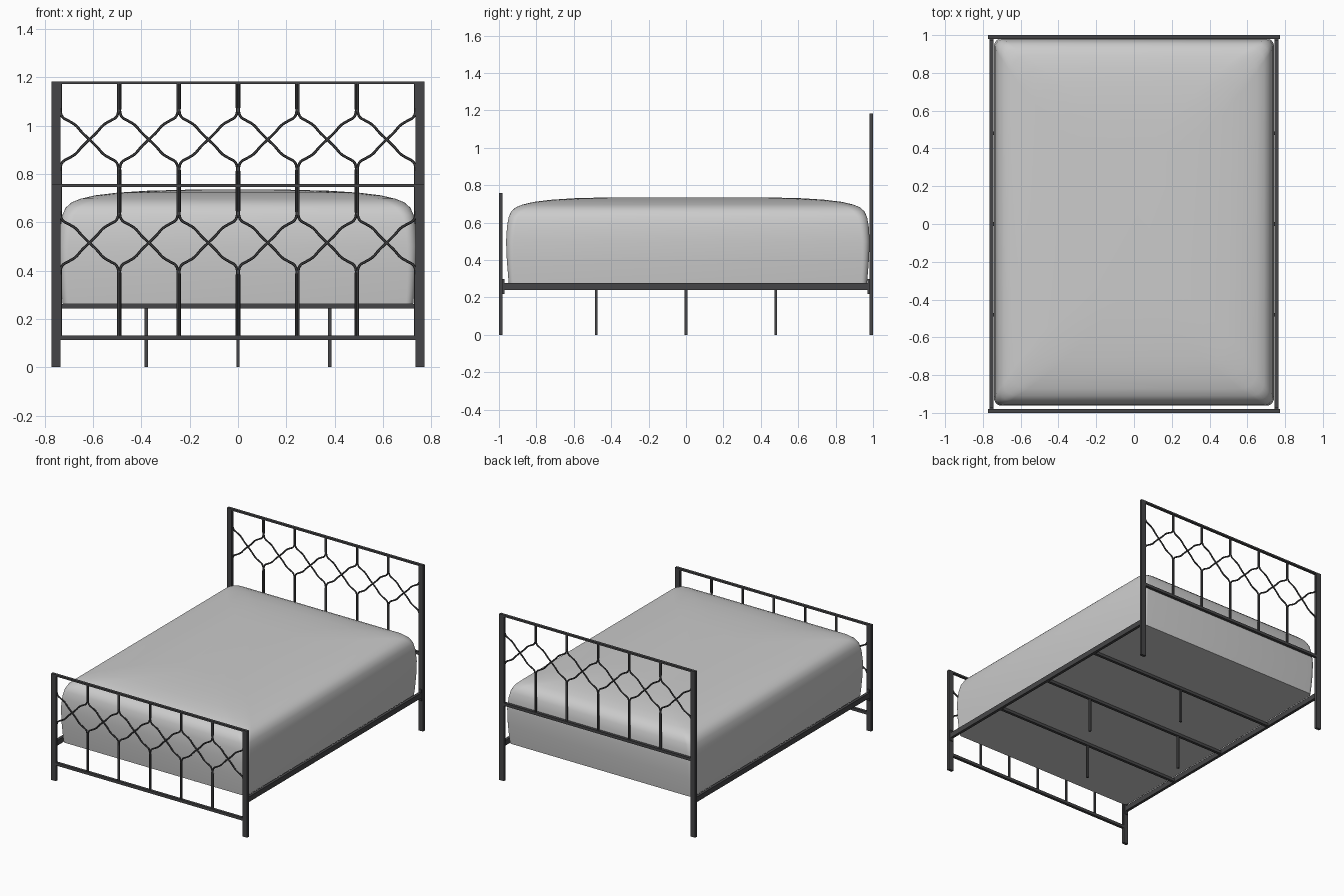
import bpy, bmesh, math

if "Cube" in bpy.data.objects:
    bpy.data.objects.remove(bpy.data.objects["Cube"])

def material(name, rgb):
    m = bpy.data.materials.new(name)
    m.diffuse_color = (*rgb, 1)
    m.use_nodes = True
    m.node_tree.nodes["Principled BSDF"].inputs["Base Color"].default_value = m.diffuse_color
    return m

METAL = material("dark grey metal", (0.06, 0.06, 0.063))
CLOTH = material("light grey fabric", (0.6, 0.6, 0.6))

def box(name, x0, x1, y0, y1, z0, z1):
    bm = bmesh.new()
    bmesh.ops.create_cube(bm, size=1)
    for v in bm.verts:
        v.co = ((x0 + x1) / 2 + v.co.x * (x1 - x0),
                (y0 + y1) / 2 + v.co.y * (y1 - y0),
                (z0 + z1) / 2 + v.co.z * (z1 - z0))
    me = bpy.data.meshes.new(name)
    bm.to_mesh(me)
    bm.free()
    me.materials.append(METAL)
    ob = bpy.data.objects.new(name, me)
    bpy.context.collection.objects.link(ob)
    return ob

# one half of a lattice wire: distance from the upright, height above the crossing
HALF = [(0.004, 0.135), (0.004, 0.112), (0.013, 0.092), (0.036, 0.078),
        (0.065, 0.060), (0.092, 0.030)]
STEP = 0.246

def lattice(name, y, top, cross, bottom):
    cu = bpy.data.curves.new(name, 'CURVE')
    cu.dimensions = '3D'
    cu.bevel_depth = 0.0055
    cu.bevel_resolution = 1
    cu.resolution_u = 4
    cu.use_fill_caps = True
    for i in range(6):
        mid = -2.5 * STEP + i * STEP
        h = STEP / 2
        for s in (-1, 1):
            pts = [(s * (h - 0.004), top)]
            pts += [(s * (h - d), cross + z) for d, z in HALF]
            pts += [(0, cross)]
            pts += [(-s * (h - d), cross - z) for d, z in reversed(HALF)]
            pts += [(-s * (h - 0.004), bottom)]
            sp = cu.splines.new('BEZIER')
            sp.bezier_points.add(len(pts) - 1)
            for bp, (x, z) in zip(sp.bezier_points, pts):
                bp.co = (mid + x, y, z)
                bp.handle_left_type = bp.handle_right_type = 'AUTO'
    cu.materials.append(METAL)
    ob = bpy.data.objects.new(name, cu)
    bpy.context.collection.objects.link(ob)
    bpy.ops.object.select_all(action='DESELECT')
    ob.select_set(True)
    bpy.context.view_layer.objects.active = ob
    bpy.ops.object.convert(target='MESH')
    bpy.ops.object.shade_smooth_by_angle(angle=math.radians(50))

# headboard and footboard: posts, rails and lattice
for name, y, top, cross, low in (("headboard", 0.99, 1.183, 0.942, 0.547),
                                 ("footboard", -0.99, 0.758, 0.515, 0.122)):
    for side, s in (("left", -1), ("right", 1)):
        box(f"{name}_{side}_post", s * 0.754 - 0.0185, s * 0.754 + 0.0185,
            y - 0.01, y + 0.01, 0, top)
    box(f"{name}_top_rail", -0.75, 0.75, y - 0.01, y + 0.01, top - 0.012, top)
    box(f"{name}_bottom_rail", -0.75, 0.75, y - 0.01, y + 0.01, low - 0.01, low + 0.01)
    lattice(f"{name}_lattice", y, top - 0.006, cross, low)

# side rails with end brackets
for side, s in (("left", -1), ("right", 1)):
    box(f"{side}_side_rail", s * 0.754 - 0.01, s * 0.754 + 0.01, -0.98, 0.98, 0.24, 0.277)
    for end, y in (("head", 0.976), ("foot", -0.976)):
        box(f"{side}_{end}_bracket", s * 0.754 - 0.01, s * 0.754 + 0.01,
            y - 0.005, y + 0.005, 0.218, 0.298)

# cross bars and their support legs
for n, y in enumerate((-0.48, 0, 0.48)):
    box(f"cross_bar_{n}", -0.75, 0.75, y - 0.01, y + 0.01, 0.242, 0.262)
    for x in ((-0.38, 0.38) if y == 0 else (0,)):
        box(f"support_leg_{n}", x - 0.007, x + 0.007, y - 0.007, y + 0.007, 0, 0.25)

# mattress: stacked rounded rectangles (height, inset, corner radius)
RINGS = [(0.262, 0.016, 0.03), (0.30, 0.012, 0.03), (0.40, 0.004, 0.035),
         (0.50, 0.0, 0.04), (0.58, 0.005, 0.045), (0.63, 0.014, 0.05),
         (0.66, 0.028, 0.06), (0.682, 0.052, 0.07), (0.697, 0.09, 0.09),
         (0.711, 0.15, 0.11), (0.722, 0.24, 0.13), (0.730, 0.36, 0.13),
         (0.735, 0.55, 0.1)]
bm = bmesh.new()
rings = []
for z, inset, r in RINGS:
    hx, hy = 0.741 - inset, 0.972 - inset
    ring = []
    for q, (sx, sy) in enumerate(((1, 1), (-1, 1), (-1, -1), (1, -1))):
        for k in range(7):
            a = math.pi / 2 * (q + k / 6)
            ring.append(bm.verts.new((sx * (hx - r) + r * math.cos(a),
                                      0.01 + sy * (hy - r) + r * math.sin(a), z)))
    rings.append(ring)
n = len(rings[0])
for a, b in zip(rings, rings[1:]):
    for i in range(n):
        j = (i + 1) % n
        bm.faces.new((a[i], a[j], b[j], b[i]))
bm.faces.new(rings[0][::-1])
bm.faces.new(rings[-1])
me = bpy.data.meshes.new("mattress")
bm.to_mesh(me)
bm.free()
me.materials.append(CLOTH)
mattress = bpy.data.objects.new("mattress", me)
bpy.context.collection.objects.link(mattress)
bpy.ops.object.select_all(action='DESELECT')
mattress.select_set(True)
bpy.context.view_layer.objects.active = mattress
bpy.ops.object.shade_smooth_by_angle(angle=math.radians(50))
